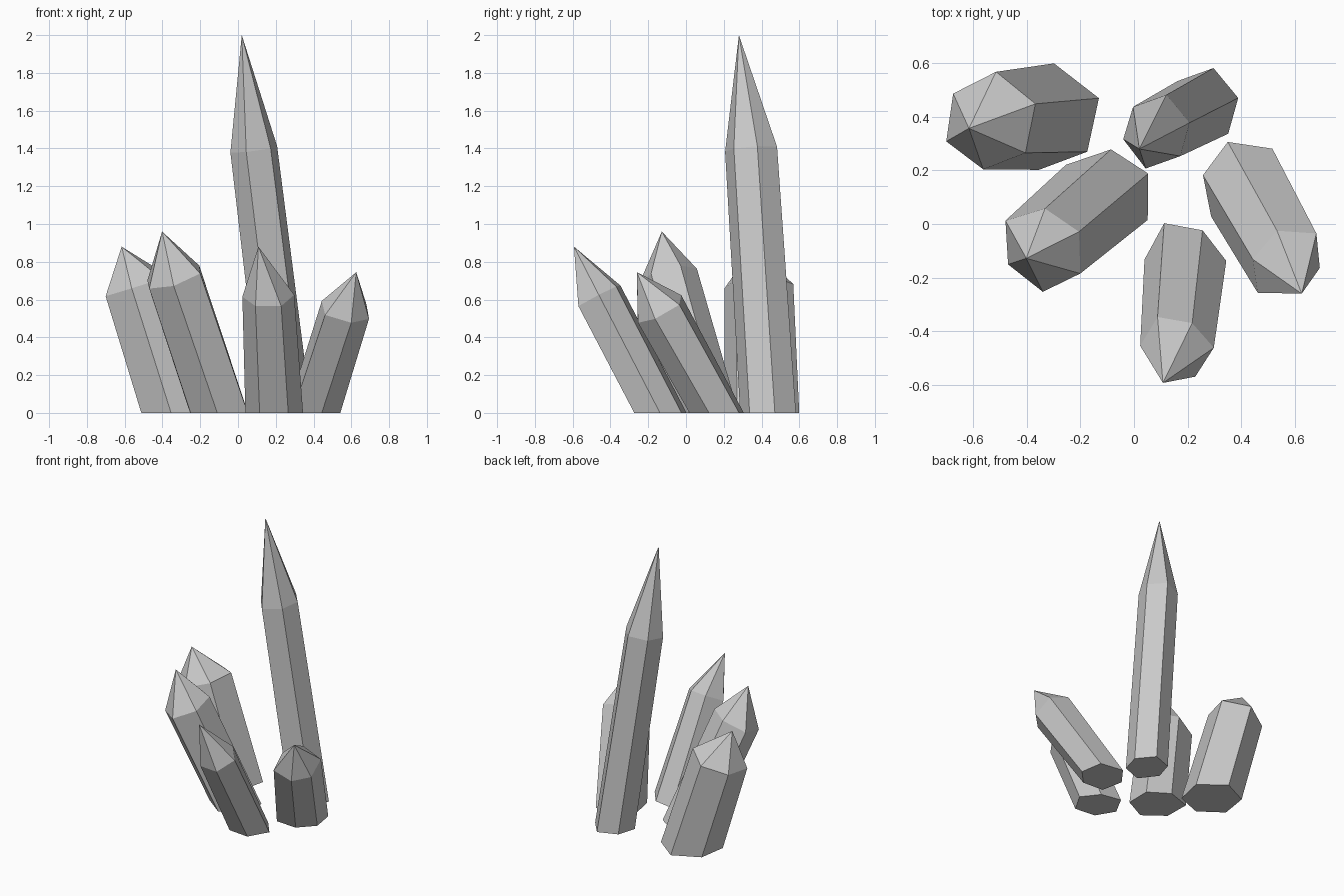
import bpy, bmesh
from math import cos, sin, radians
from mathutils import Vector

if "Cube" in bpy.data.objects:
    bpy.data.objects.remove(bpy.data.objects["Cube"])


def crystal(name, base, ring, tip, phase, flare, radii):
    """Leaning six-sided shaft with a flat foot, a shoulder ring square to its axis, and a point."""
    base, ring, tip = Vector((*base, 0)), Vector(ring), Vector(tip)
    lean = Vector((0, 0, 1)).rotation_difference(ring - base)
    spokes = [Vector((cos(radians(phase + 60 * k)), sin(radians(phase + 60 * k)), 0)) * r
              for k, r in enumerate(radii)]
    bm = bmesh.new()
    foot = [bm.verts.new(base + s * flare) for s in spokes]
    shoulder = [bm.verts.new(ring + lean @ s) for s in spokes]
    point = bm.verts.new(tip)
    bm.faces.new(foot[::-1])
    for k in range(6):
        n = (k + 1) % 6
        bm.faces.new((foot[k], foot[n], shoulder[n], shoulder[k]))
        bm.faces.new((shoulder[k], shoulder[n], point))
    bmesh.ops.recalc_face_normals(bm, faces=bm.faces)
    mesh = bpy.data.meshes.new(name)
    bm.to_mesh(mesh)
    bm.free()
    bpy.context.collection.objects.link(bpy.data.objects.new(name, mesh))


# tall crystal at the back
crystal("tall_crystal", (.255, .437), (.083, .347, 1.395), (.02, .28, 2.0), 14, 1.07,
        (.129, .141, .125, .128, .146, .13))
# wide crystal in the middle
crystal("middle_crystal", (-.097, .115), (-.336, -.089, .72), (-.402, -.128, .96), 26, 1.07,
        (.156, .153, .177, .16, .171, .167))
# wide crystal at the back left
crystal("back_left_crystal", (-.328, .39), (-.54, .376, .67), (-.616, .357, .88), 22, 1.09,
        (.195, .194, .179, .182, .174, .179))
# slim crystal leaning to the front
crystal("front_crystal", (.189, -.135), (.158, -.458, .62), (.108, -.593, .88), -1, 1.11,
        (.14, .117, .142, .135, .13, .143))
# short crystal leaning to the right
crystal("right_crystal", (.40, .152), (.569, -.148, .545), (.626, -.26, .745), 48, 1.08,
        (.161, .15, .135, .155, .13, .134))
